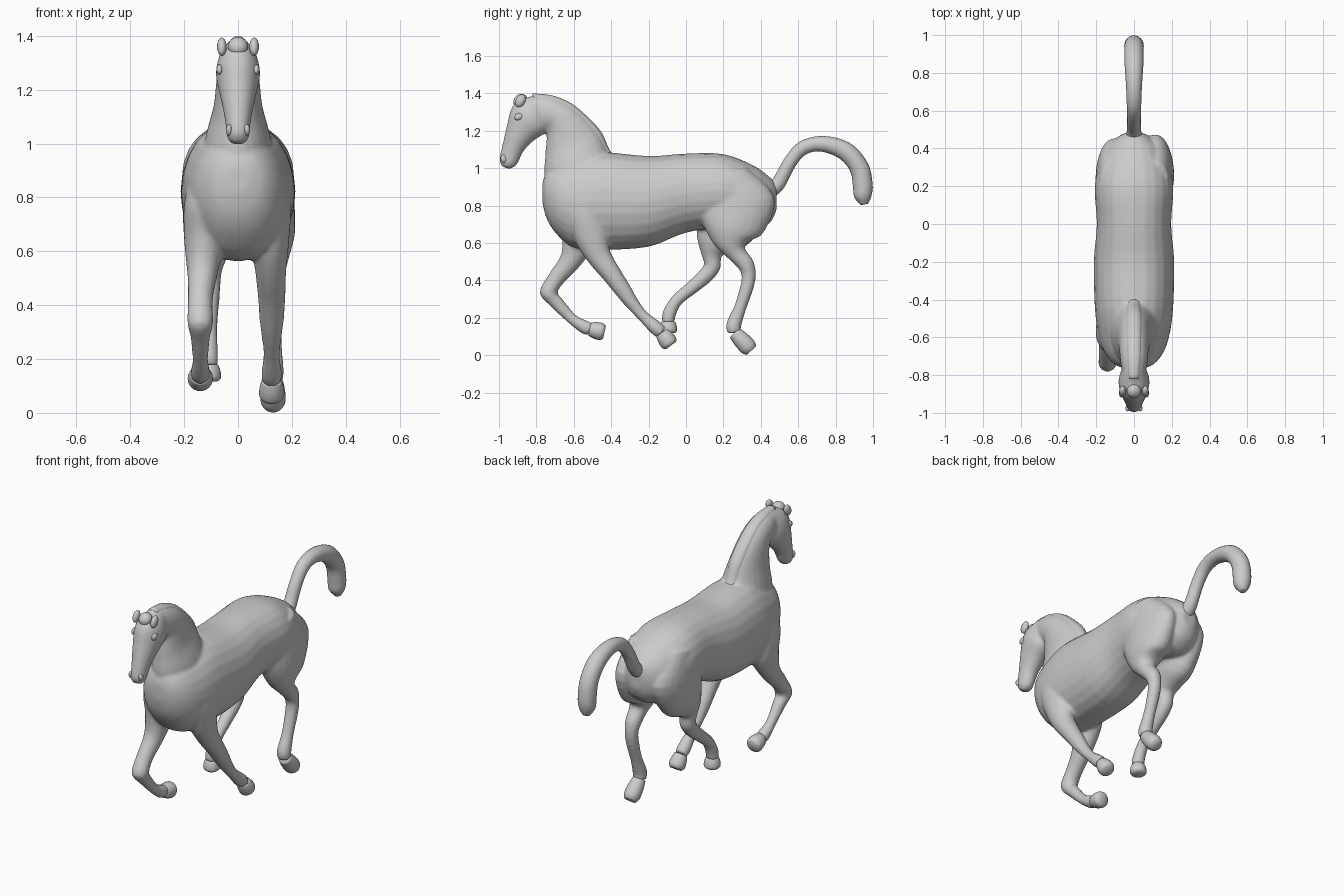
import bpy, bmesh, math

if "Cube" in bpy.data.objects:
    bpy.data.objects.remove(bpy.data.objects["Cube"])

N = 24


def spline(p0, p1, p2, p3, t):
    return [0.5 * (2 * b + (c - a) * t + (2 * a - 5 * b + 4 * c - d) * t * t
                   + (3 * b - a - 3 * c + d) * t ** 3) for a, b, c, d in zip(p0, p1, p2, p3)]


def loft(bm, secs, power=1.0, steps=4):
    """Skin oval sections: one edge (y, z), other edge (y, z), half width, x."""
    path = []
    for i in range(len(secs) - 1):
        q = [secs[max(i - 1, 0)], secs[i], secs[i + 1], secs[min(i + 2, len(secs) - 1)]]
        path += [spline(*q, k / steps) for k in range(steps)]
    path.append(secs[-1])
    rings = []
    for ay, az, by, bz, w, x in path:
        ring = []
        for k in range(N):
            c, s = math.cos(math.tau * k / N), math.sin(math.tau * k / N)
            s = math.copysign(abs(s) ** power, s)
            ring.append(bm.verts.new((x + w * s, (ay + by + (ay - by) * c) / 2,
                                      (az + bz + (az - bz) * c) / 2)))
        rings.append(ring)
    faces = [bm.faces.new((r[k], r[(k + 1) % N], q[(k + 1) % N], q[k]))
             for r, q in zip(rings, rings[1:]) for k in range(N)]
    faces += [bm.faces.new(rings[0]), bm.faces.new(rings[-1])]
    bmesh.ops.recalc_face_normals(bm, faces=faces)


def limb_width(r):
    """Thin limbs are round, thick ones are flattened sideways."""
    return r if r < .05 else min(.05 + .5 * (r - .05), .095)


def tube(path, x0=0.0, x1=0.0):
    """Sections square to a centreline of (y, z, radius, [half width])."""
    secs = []
    for i, p in enumerate(path):
        a, b = path[max(i - 1, 0)], path[min(i + 1, len(path) - 1)]
        dy, dz = b[0] - a[0], b[1] - a[1]
        n = math.hypot(dy, dz)
        oy, oz = dz / n * p[2], -dy / n * p[2]
        w = p[3] if len(p) > 3 else limb_width(p[2])
        x = x0 + (x1 - x0) * min(1, i / 4)
        secs.append((p[0] + oy, p[1] + oz, p[0] - oy, p[1] - oz, w, x))
    return secs


def finish(name, bm):
    me = bpy.data.meshes.new(name)
    bm.to_mesh(me)
    bm.free()
    me.polygons.foreach_set("use_smooth", [True] * len(me.polygons))
    ob = bpy.data.objects.new(name, me)
    bpy.context.collection.objects.link(ob)
    return ob


def part(name, secs):
    bm = bmesh.new()
    loft(bm, secs)
    return finish(name, bm)


def ball(name, loc, scale, tilt=0.0):
    bm = bmesh.new()
    bmesh.ops.create_uvsphere(bm, u_segments=16, v_segments=10, radius=1)
    ob = finish(name, bm)
    ob.location, ob.scale, ob.rotation_euler = loc, scale, (tilt, 0, 0)


body = bmesh.new()

# Trunk: y, top, bottom, half width
trunk = [(-.768, .92, .82, .04), (-.745, .98, .73, .10), (-.69, 1.02, .645, .15),
         (-.6, 1.05, .575, .185), (-.45, 1.085, .563, .207), (-.2, 1.065, .58, .213),
         (0, 1.078, .655, .197), (.2, 1.075, .68, .208), (.36, 1.015, .66, .17),
         (.45, .95, .71, .10), (.485, .91, .78, .04)]
loft(body, [(y, t, y, b, w, 0) for y, t, b, w in trunk], power=.88)

# Neck: crest, throat, half width
neck = [(-.38, 1.04, -.70, .80, .14), (-.42, 1.10, -.755, .95, .12),
        (-.46, 1.19, -.752, 1.07, .092), (-.53, 1.27, -.745, 1.16, .082),
        (-.62, 1.345, -.745, 1.2, .076), (-.72, 1.385, -.765, 1.21, .07),
        (-.82, 1.395, -.80, 1.22, .055)]
loft(body, [s + (0,) for s in neck])

# Head, poll to lips
loft(body, tube([(-.77, 1.35, .055, .05), (-.813, 1.305, .10, .074), (-.84, 1.255, .113, .082),
                 (-.885, 1.19, .083, .069), (-.923, 1.115, .06, .053), (-.942, 1.06, .053, .045),
                 (-.955, 1.025, .045, .041), (-.962, 1.002, .022, .025)]))

# Legs: centreline and radius from shoulder or hip to fetlock
front_right = [(-.5, .92, .06), (-.53, .78, .115), (-.505, .64, .095), (-.465, .53, .066),
               (-.395, .43, .052), (-.335, .345, .045), (-.297, .29, .038),
               (-.235, .215, .03), (-.165, .15, .038), (-.13, .12, .035)]
front_left = [(-.54, .92, .06), (-.57, .78, .115), (-.565, .64, .1), (-.615, .51, .06),
              (-.69, .415, .046), (-.735, .335, .048), (-.69, .28, .036),
              (-.61, .195, .029), (-.545, .152, .036), (-.51, .138, .035)]
hind_right = [(.22, .97, .11), (.27, .82, .205), (.255, .68, .165), (.245, .6, .095),
              (.27, .545, .052), (.32, .485, .045), (.335, .43, .038), (.326, .365, .036),
              (.29, .255, .033), (.255, .16, .04), (.26, .12, .038)]
hind_left = [(.22, .97, .11), (.25, .82, .205), (.205, .675, .16), (.145, .59, .095),
             (.137, .53, .053), (.14, .475, .045), (.107, .428, .042), (.03, .36, .036),
             (-.05, .293, .033), (-.09, .22, .036), (-.095, .175, .035)]
# Hooves: start and tip, placed under each leg
limbs = {"front_right": (front_right, .11, .125, (-.13, .12), (-.08, .052)),
         "front_left": (front_left, -.11, -.14, (-.515, .14), (-.436, .122)),
         "hind_right": (hind_right, .105, .13, (.26, .12), (.35, .025)),
         "hind_left": (hind_left, -.105, -.11, (-.095, .18), (-.093, .117))}
for name, (path, x0, x1, a, b) in limbs.items():
    loft(body, tube(path, x0, x1))
    hoof = [(a[0] + (b[0] - a[0]) * t, a[1] + (b[1] - a[1]) * t, r)
            for t, r in ((0, .036), (.4, .045), (.8, .046), (1, .034))]
    part("hoof_" + name, tube(hoof, x1, x1))

# Fuse trunk, neck, head and legs into one smooth skin
skin = finish("horse_body", body)
m = skin.modifiers.new("Fuse", 'REMESH')
m.mode, m.voxel_size, m.use_smooth_shade = 'VOXEL', .01, True
m = skin.modifiers.new("Soften", 'SMOOTH')
m.factor, m.iterations = .5, 4

# Tail
part("tail", tube([(.45, .885, .045), (.495, .92, .038), (.555, 1.03, .036), (.625, 1.108, .038),
                   (.73, 1.13, .042), (.85, 1.092, .05), (.925, 1.005, .052),
                   (.945, .91, .053), (.946, .848, .046), (.955, .806, .02)]))

# Mane: a narrow ridge following the neck crest, and forelock
part("mane", [(ay + (ay - by) * .025, az + (az - bz) * .025, ay + (by - ay) * .22,
               az + (bz - az) * .22, min(w * .5, .043), 0) for ay, az, by, bz, w in neck])
ball("forelock", (0, -.885, 1.36), (.038, .04, .035), .6)

# Ears, eyes and nostrils, mirrored
for side, s in (("left", -1), ("right", 1)):
    ball("ear_" + side, (s * .06, -.885, 1.36), (.018, .025, .036), -.5)
    ball("eye_" + side, (s * .068, -.895, 1.275), (.012, .024, .018), .4)
    ball("nostril_" + side, (s * .033, -.975, 1.05), (.012, .016, .022), .3)
